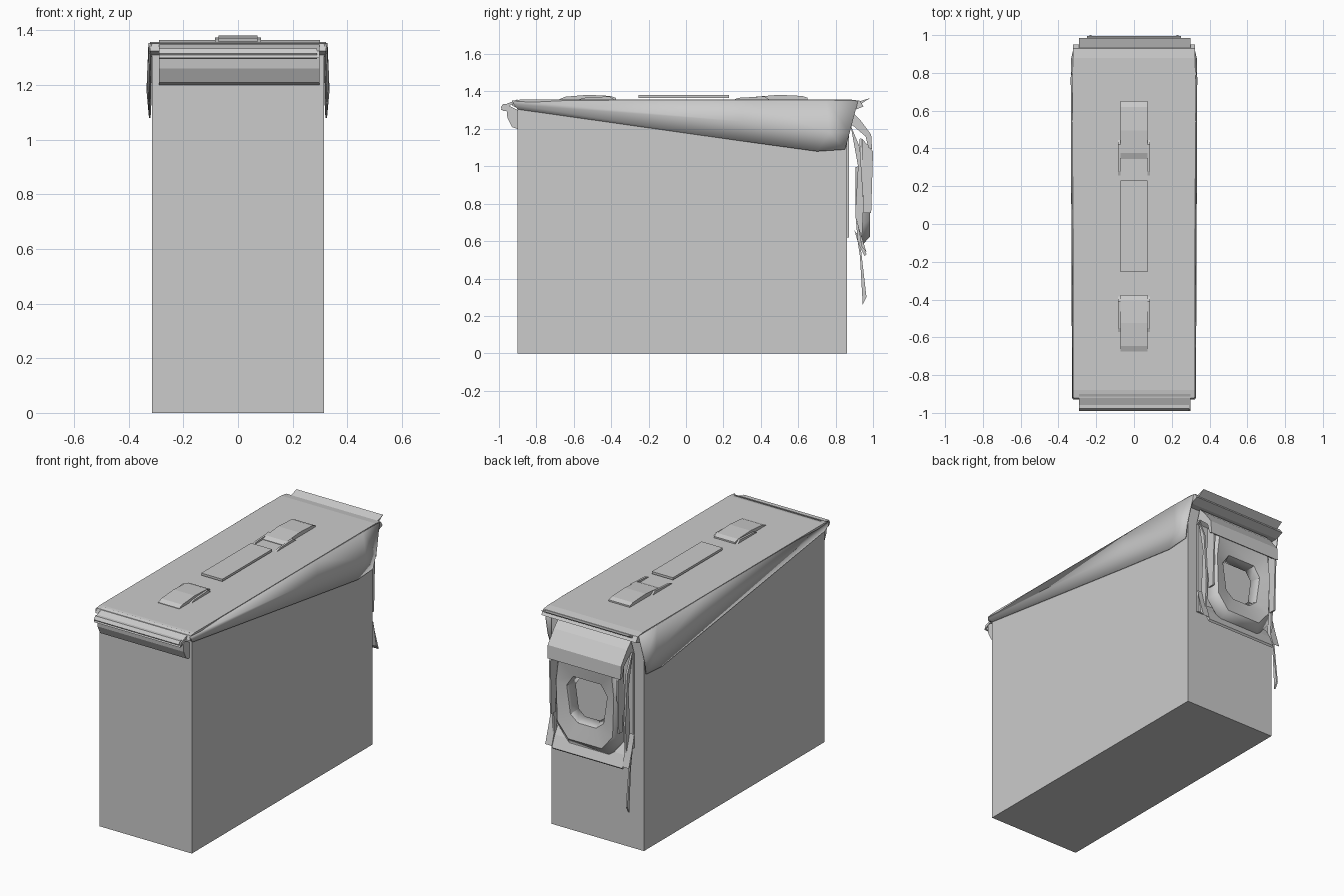
import bpy, bmesh, math
from mathutils import Vector

if "Cube" in bpy.data.objects:
    bpy.data.objects.remove(bpy.data.objects["Cube"])


def finish(name, bm, smooth=False):
    bmesh.ops.recalc_face_normals(bm, faces=bm.faces)
    me = bpy.data.meshes.new(name)
    bm.to_mesh(me)
    bm.free()
    ob = bpy.data.objects.new(name, me)
    bpy.context.collection.objects.link(ob)
    if smooth:
        bpy.ops.object.select_all(action='DESELECT')
        bpy.context.view_layer.objects.active = ob
        ob.select_set(True)
        bpy.ops.object.shade_smooth_by_angle(angle=math.radians(35))
    return ob


def box(name, x, y, z):
    bm = bmesh.new()
    bmesh.ops.create_cube(bm, size=1)
    for v in bm.verts:
        v.co = [(r[0] + r[1]) / 2 + c * (r[1] - r[0]) for c, r in zip(v.co, (x, y, z))]
    return finish(name, bm)


def prism(name, yz, x0, x1):
    """Extrude a side profile (y, z) across x."""
    bm = bmesh.new()
    a = [bm.verts.new((x0, y, z)) for y, z in yz]
    b = [bm.verts.new((x1, y, z)) for y, z in yz]
    bm.faces.new(a)
    bm.faces.new(b)
    n = len(a)
    for i in range(n):
        bm.faces.new((a[i], a[(i + 1) % n], b[(i + 1) % n], b[i]))
    return finish(name, bm)


def loft(name, rings, thickness=0.0):
    """Skin matching closed loops of points."""
    bm = bmesh.new()
    loops = [[bm.verts.new(p) for p in r] for r in rings]
    n = len(loops[0])
    for p, q in zip(loops, loops[1:]):
        for i in range(n):
            bm.faces.new((p[i], p[(i + 1) % n], q[(i + 1) % n], q[i]))
    ob = finish(name, bm, True)
    if thickness:
        m = ob.modifiers.new("thickness", 'SOLIDIFY')
        m.thickness = thickness
    return ob


# Can body
box("can_body", (-0.315, 0.315), (-0.9, 0.86), (0, 1.32))

# Lid top with turned-down edge
prism("lid_top", [(-0.93, 1.325), (-0.92, 1.352), (-0.88, 1.357), (0.88, 1.357),
                  (0.93, 1.35), (0.95, 1.32), (0.9, 1.3), (-0.9, 1.31)], -0.322, 0.322)
prism("lid_back_lip", [(0.84, 1.35), (0.92, 1.345), (0.985, 1.365), (0.93, 1.33)], -0.29, 0.3)

# Tapered lid side skirts, bowed outwards towards the latch
for s, side in ((-1, "left"), (1, "right")):
    bm = bmesh.new()
    top = [(-0.93, 1.352), (0.3, 1.354), (0.75, 1.354), (0.92, 1.35)]
    mid = [(-0.92, 1.33), (0.3, 1.24), (0.77, 1.18), (0.875, 1.18)]
    low = [(-0.9, 1.305), (0.3, 1.135), (0.7, 1.08), (0.85, 1.09)]
    rows = []
    for pts, xs in ((top, (.318, .322, .325, .32)), (mid, (.325, .33, .332, .33)),
                    (low, (.317, .32, .323, .323))):
        rows.append([bm.verts.new((s * x, y, z)) for (y, z), x in zip(pts, xs)])
    for p, q in zip(rows, rows[1:]):
        for i in range(3):
            bm.faces.new((p[i], p[i + 1], q[i + 1], q[i]))
    ob = finish(side + "_lid_skirt", bm, True)
    m = ob.modifiers.new("thickness", 'SOLIDIFY')
    m.thickness, m.offset = 0.006, 0

# Front hinge: hanging plate, rolled barrel and upper leaf
prism("hinge_plate", [(-0.9, 1.2), (-0.93, 1.21), (-0.955, 1.26), (-0.96, 1.31),
                      (-0.94, 1.32), (-0.9, 1.3)], -0.29, 0.298)
roll = [(-0.965 + 0.025 * math.cos(i * math.pi / 3), 1.315 + 0.022 * math.sin(i * math.pi / 3))
        for i in range(6)]
prism("hinge_barrel", roll, -0.29, 0.29)
prism("hinge_leaf", [(-0.99, 1.30), (-0.98, 1.325), (-0.9, 1.358), (-0.9, 1.345)], -0.29, 0.298)

# Lid handle: grip strip between two mounting pads with small ears
box("handle_grip", (-0.072, 0.072), (-0.255, 0.23), (1.366, 1.38))
for name, y0, y1 in (("front_handle_pad", -0.675, -0.375), ("rear_handle_pad", 0.345, 0.65)):
    prism(name, [(y0, 1.36), (y0 + 0.03, 1.372), (y0 + 0.15, 1.382), (y1 - 0.03, 1.376),
                 (y1, 1.366), (y1, 1.355), (y0, 1.355)], -0.072, 0.072)
for name, y0 in (("front_handle_ear", -0.58), ("rear_handle_ear", 0.25)):
    for s in (-1, 1):
        prism(name, [(y0, 1.354), (y0 + 0.2, 1.354), (y0 + 0.17, 1.374), (y0 + 0.03, 1.366)],
              s * 0.072, s * 0.084)

# Latch lever: dished plate with an octagonal hole
cx, cz = 0.0, 0.88
outer, ridge, rim, inner = [], [], [], []
shape = [(.24, .1), (.22, .27), (-.22, .27), (-.24, .1),
         (-.23, -.2), (-.14, -.31), (.14, -.31), (.23, -.2)]
for i, (dx, dz) in enumerate(shape):
    a = math.atan2(dz, dx)
    outer.append((cx + dx, 0.935, cz + dz))
    ridge.append((cx + dx * 0.82, 0.985, cz + dz * 0.82))
    rim.append((cx + 0.15 * math.cos(a), 0.965, cz + 0.165 * math.sin(a)))
    inner.append((cx + 0.125 * math.cos(a), 0.91, cz + 0.14 * math.sin(a)))
loft("latch_lever", [outer, ridge, rim, inner], 0.008)

# Latch backing plate and hook bracket under the lid
box("latch_back_plate", (-0.25, 0.25), (0.86, 0.872), (0.62, 1.2))
prism("latch_hook", [(0.86, 1.2), (0.89, 1.29), (0.93, 1.25), (0.99, 1.17), (0.995, 1.09),
                     (0.975, 1.10), (0.96, 1.16), (0.89, 1.22)], -0.25, 0.25)
prism("latch_lower_flange", [(0.9, 0.66), (0.935, 0.6), (0.965, 0.53), (0.955, 0.52),
                             (0.92, 0.59)], -0.24, 0.24)

# Latch side arms and tapering wire ends
for s in (-1, 1):
    prism("latch_side_arm", [(0.88, 1.22), (0.93, 1.1), (0.95, 0.8), (0.94, 0.6), (0.92, 0.58),
                             (0.905, 0.75), (0.92, 1.0)], s * 0.24, s * 0.252)
    prism("latch_cheek", [(0.94, 1.15), (1.0, 1.08), (0.99, 0.75), (0.95, 0.75)],
          s * 0.225, s * 0.235)
    prism("latch_foot_flare", [(0.91, 0.73), (0.925, 0.67), (0.965, 0.54), (0.94, 0.57)],
          s * 0.24, s * 0.285)
prism("latch_wire_left", [(0.91, 0.65), (0.93, 0.52), (0.945, 0.26), (0.965, 0.3),
                          (0.935, 0.56)], -0.275, -0.265)
